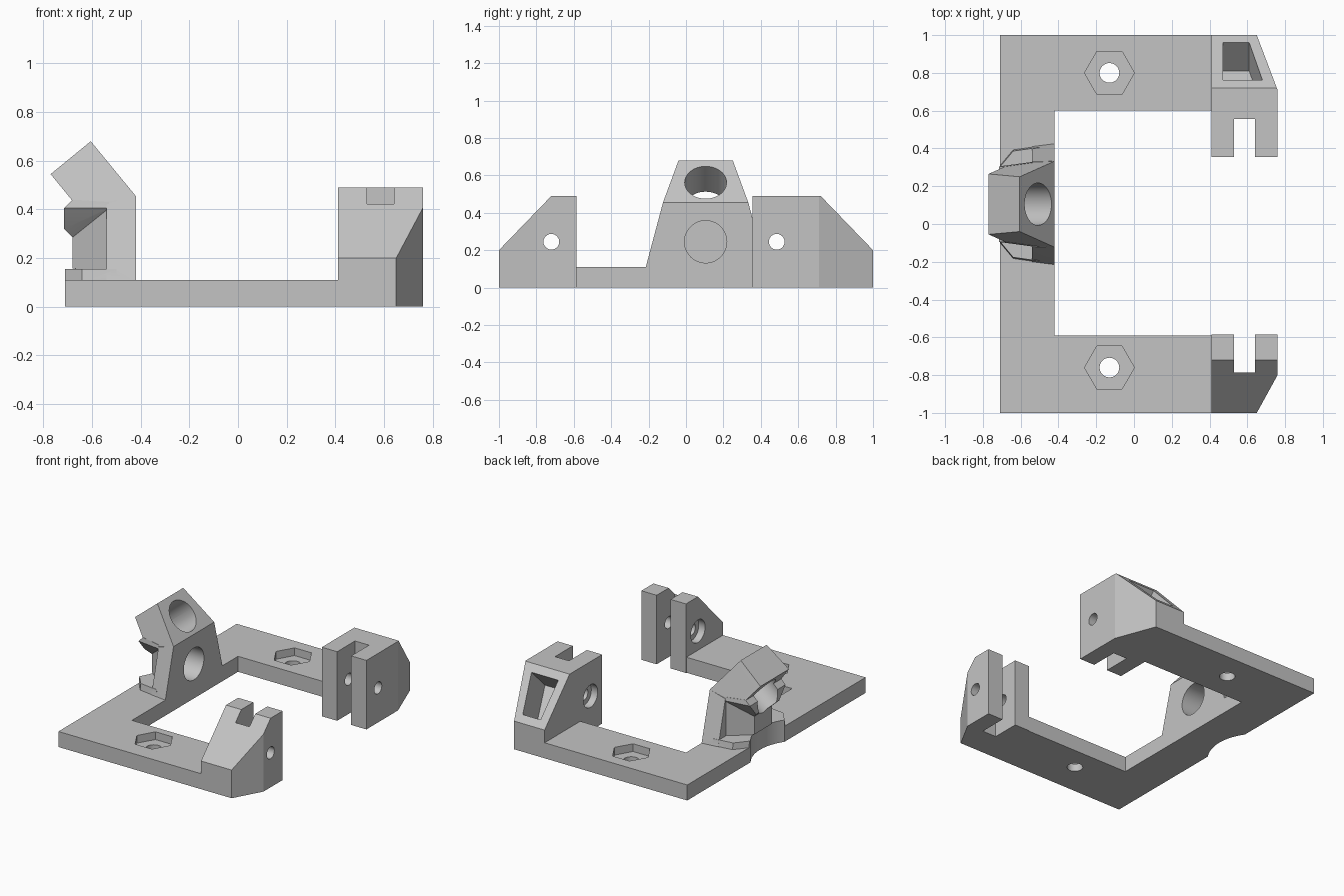
import bpy, bmesh, math
from mathutils import Vector, Matrix

cube = bpy.data.objects.get("Cube")
if cube:
    bpy.data.objects.remove(cube, do_unlink=True)

grey = bpy.data.materials.new("plain grey")
grey.use_nodes = True
grey.diffuse_color = (0.55, 0.55, 0.55, 1)
grey.node_tree.nodes["Principled BSDF"].inputs["Base Color"].default_value = (0.55, 0.55, 0.55, 1)


def finish(bm, name):
    bmesh.ops.recalc_face_normals(bm, faces=bm.faces)
    mesh = bpy.data.meshes.new(name)
    bm.to_mesh(mesh)
    bm.free()
    mesh.materials.append(grey)
    obj = bpy.data.objects.new(name, mesh)
    bpy.context.collection.objects.link(obj)
    return obj


def prism(name, points, offset):
    """Extrude a flat outline along an offset vector."""
    bm = bmesh.new()
    face = bm.faces.new([bm.verts.new(p) for p in points])
    out = bmesh.ops.extrude_face_region(bm, geom=[face])
    moved = [v for v in out["geom"] if isinstance(v, bmesh.types.BMVert)]
    bmesh.ops.translate(bm, verts=moved, vec=offset)
    return finish(bm, name)


def plan(name, outline, z0, z1):
    return prism(name, [(x, y, z0) for x, y in outline], (0, 0, z1 - z0))


def box(name, x0, x1, y0, y1, z0, z1):
    return plan(name, [(x0, y0), (x1, y0), (x1, y1), (x0, y1)], z0, z1)


def rod(name, start, end, radius, sides=48):
    start, end = Vector(start), Vector(end)
    axis = end - start
    bm = bmesh.new()
    turn = axis.to_track_quat('Z', 'Y').to_matrix().to_4x4()
    bmesh.ops.create_cone(bm, cap_ends=True, segments=sides, radius1=radius, radius2=radius,
                          depth=axis.length, matrix=Matrix.Translation((start + end) / 2) @ turn)
    return finish(bm, name)


def hull(name, points):
    """Convex solid, symmetric about the tower centre, from (x, half width, z)."""
    bm = bmesh.new()
    for x, half, z in points:
        for side in (-1, 1):
            bm.verts.new((x, MID + side * half, z))
    out = bmesh.ops.convex_hull(bm, input=bm.verts)
    bmesh.ops.delete(bm, geom=[g for g in out["geom_interior"] if g.is_valid], context='VERTS')
    bmesh.ops.dissolve_limit(bm, angle_limit=0.02, verts=bm.verts, edges=bm.edges)
    return finish(bm, name)


def combine(target, tools, operation):
    """Apply booleans and drop the tool objects."""
    for tool in tools:
        mod = target.modifiers.new("boolean", 'BOOLEAN')
        mod.operation, mod.solver, mod.object = operation, 'EXACT', tool
        graph = bpy.context.evaluated_depsgraph_get()
        mesh = bpy.data.meshes.new_from_object(target.evaluated_get(graph))
        target.modifiers.clear()
        target.data = mesh
        bpy.data.objects.remove(tool, do_unlink=True)


MID = 0.105      # tower centre in y
THICK = 0.11     # plate thickness

# U-shaped base plate with hexagonal nut pockets and bolt holes
base = plan("base_plate", [(-.71, -1), (.41, -1), (.41, -.59), (-.42, -.59),
                           (-.42, .6), (.41, .6), (.41, 1), (-.71, 1)], 0, THICK)
for y in (-.76, .8):
    pocket = plan("nut_pocket", [(-.13 + .132 * math.cos(k * math.pi / 3),
                                  y + .132 * math.sin(k * math.pi / 3)) for k in range(6)], .055, .2)
    combine(base, [pocket, rod("bolt_hole", (-.13, y, -.1), (-.13, y, .2), .052)], 'DIFFERENCE')


# Slotted bearing blocks with sloped outer ends
def bearing_block(name, side, inner, corner, slot_end, hole_y):
    outline = [(.41, inner), (.76, inner), (.76, corner), (.65, side), (.41, side)]
    block = plan(name, outline, 0, .49)
    slope = prism("slope_cut", [(.2, side * .715, .495), (.2, side * 1.1, .495),
                                (.2, side * 1.1, .1), (.2, side, .2)], (.8, 0, 0))
    slot = box("slot", .53, .64, *sorted((inner - side * .1, slot_end)), -.1, .6)
    hole = rod("pin_hole", (.3, hole_y, .245), (.9, hole_y, .245), .042)
    recess = rod("pin_recess", (.3, hole_y, .245), (.46, hole_y, .245), .08)
    combine(block, [slope, slot, hole, recess], 'DIFFERENCE')
    return block


front_block = bearing_block("front_bearing_block", -1, -.585, -.8, -.785, -.72)
back_block = bearing_block("back_bearing_block", 1, .355, .71, .555, .485)

# Weight-saving pocket sunk square into the back slope
lift = .05
window = [(.47, .96), (.61, .96), (.68, .76), (.47, .76)]
pocket = prism("slope_pocket", [(x, y + lift, .2 + (1 - y) * 1.02 + lift) for x, y in window],
               (0, -.15 - lift, -.147 - lift))
combine(back_block, [pocket], 'DIFFERENCE')

# Central tower: front slab, foot, waist, flared lip and tilted head
tower = hull("tower", [(-.42, .32, THICK), (-.54, .305, THICK), (-.42, .228, .455), (-.54, .225, .42)])
foot = hull("foot", [(x, w, z) for z, s in ((.1, 0), (.155, .008))
                     for x, w in ((-.5, .309 - s), (-.64, .289 - s), (-.71, .205 - s))])
waist = hull("waist", [(x, w, z) for z in (.13, .42)
                       for x, w in ((-.53, .225), (-.64, .1), (-.68, .1))])
lip = hull("lip", [(-.53, .225, .405), (-.53, .222, .43), (-.715, .2, .405), (-.68, .2, .44),
                   (-.715, .13, .32), (-.68, .1, .285), (-.64, .1, .285)])
head = hull("head", [(-.42, .228, .455), (-.605, .145, .68), (-.77, .16, .545),
                     (-.68, .2, .435), (-.535, .225, .405), (-.42, .24, .405)])
combine(tower, [foot, waist, lip, head], 'UNION')

# Tilted through bore, blind lower bore and clearance scallop
centre, axis = Vector((-.51, MID, .56)), Vector((.772, 0, .635))
bore = rod("tilted_bore", centre - axis * .5, centre + axis * .3, .112)
blind = rod("lower_bore", (-.3, MID, .245), (-.58, MID, .245), .113)
combine(tower, [bore, blind], 'DIFFERENCE')
for part in (base, tower):
    combine(part, [rod("scallop", (-.98, MID - .005, -.1), (-.98, MID - .005, .157), .33, 64)], 'DIFFERENCE')

# Smooth bores, crisp edges
for part in (base, front_block, back_block, tower):
    bpy.ops.object.select_all(action='DESELECT')
    part.select_set(True)
    bpy.context.view_layer.objects.active = part
    bpy.ops.object.shade_smooth_by_angle(angle=math.radians(20))
